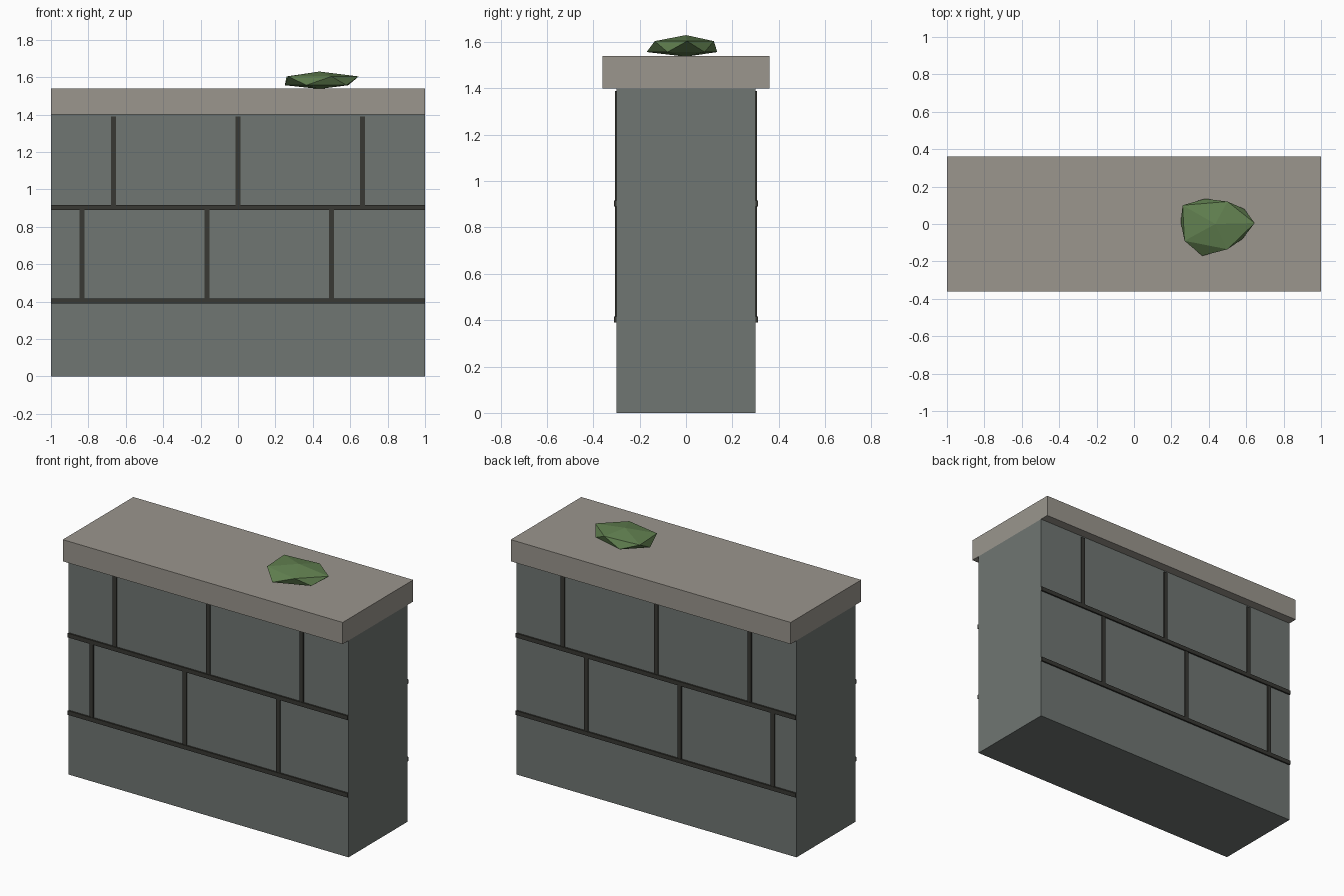
import bpy
import bmesh
from math import atan2

cube = bpy.data.objects.get("Cube")
if cube:
    bpy.data.objects.remove(cube, do_unlink=True)


def material(name, rgb):
    mat = bpy.data.materials.new(name)
    mat.use_nodes = True
    mat.diffuse_color = (*rgb, 1)
    mat.node_tree.nodes["Principled BSDF"].inputs["Base Color"].default_value = (*rgb, 1)
    return mat


STONE = material("grey stone", (0.16, 0.18, 0.17))
COPING = material("pale coping stone", (0.325, 0.303, 0.267))
MORTAR = material("dark mortar", (0.04, 0.04, 0.033))
MOSS = material("moss green", (0.12, 0.215, 0.08))


def add_object(name, bm, mat):
    mesh = bpy.data.meshes.new(name)
    bm.to_mesh(mesh)
    bm.free()
    mesh.materials.append(mat)
    obj = bpy.data.objects.new(name, mesh)
    bpy.context.collection.objects.link(obj)
    return obj


def box(name, low, high, mat):
    bm = bmesh.new()
    bmesh.ops.create_cube(bm, size=1)
    for v in bm.verts:
        v.co = [low[i] if v.co[i] < 0 else high[i] for i in range(3)]
    return add_object(name, bm, mat)


# Wall body and overhanging coping
box("wall_body", (-1, -0.3, 0), (1, 0.3, 1.4), STONE)
box("coping", (-1, -0.36, 1.4), (1, 0.36, 1.54), COPING)

# Raised mortar joints, identical on both faces
BED, ROW, HALF = 0.403, 0.5, 0.0135
for side, label in ((-1, "front"), (1, "back")):
    def joint(name, x0, x1, z0, z1, depth):
        ys = sorted((side * 0.295, side * depth))
        box(f"{label}_{name}", (x0, ys[0], z0), (x1, ys[1], z1), MORTAR)

    for row, offset in enumerate((-5 / 6, -2 / 3)):
        z = BED + ROW * row
        joint(f"bed_joint_{row + 1}", -1, 1, z - HALF, z + HALF, 0.31)
        for i in range(3):
            x = offset + i * 2 / 3
            joint(f"upright_joint_{row + 1}_{i + 1}", x - HALF, x + HALF,
                  z + HALF, z + ROW - HALF, 0.307)

# Moss clump: squashed icosahedron with an uneven rim
RIM = [(0.27, -0.09), (0.365, -0.17), (0.50, -0.135), (0.58, -0.08), (0.645, 0.005),
       (0.59, 0.08), (0.50, 0.12), (0.38, 0.135), (0.26, 0.10), (0.25, 0.01)]
bm = bmesh.new()
bmesh.ops.create_icosphere(bm, subdivisions=1, radius=1)
rim_verts = [v for v in bm.verts if abs(v.co.z) < 0.9]
poles = [v for v in bm.verts if abs(v.co.z) > 0.9]
rim_verts.sort(key=lambda v: atan2(v.co.y, v.co.x))
rim_points = sorted(RIM, key=lambda p: atan2(p[1], p[0] - 0.43))
# Align the rim so its tip is the upper vertex on the +x side
v_tip = max(range(10), key=lambda i: rim_verts[i].co.x)
p_tip = max(range(10), key=lambda i: rim_points[i][0])
for i in range(10):
    v = rim_verts[(v_tip + i) % 10]
    x, y = rim_points[(p_tip + i) % 10]
    v.co = (x, y, 1.604 if v.co.z > 0 else 1.557)
for v in poles:
    v.co = (0.435, 0, 1.63 if v.co.z > 0 else 1.537)
add_object("moss_clump", bm, MOSS)
